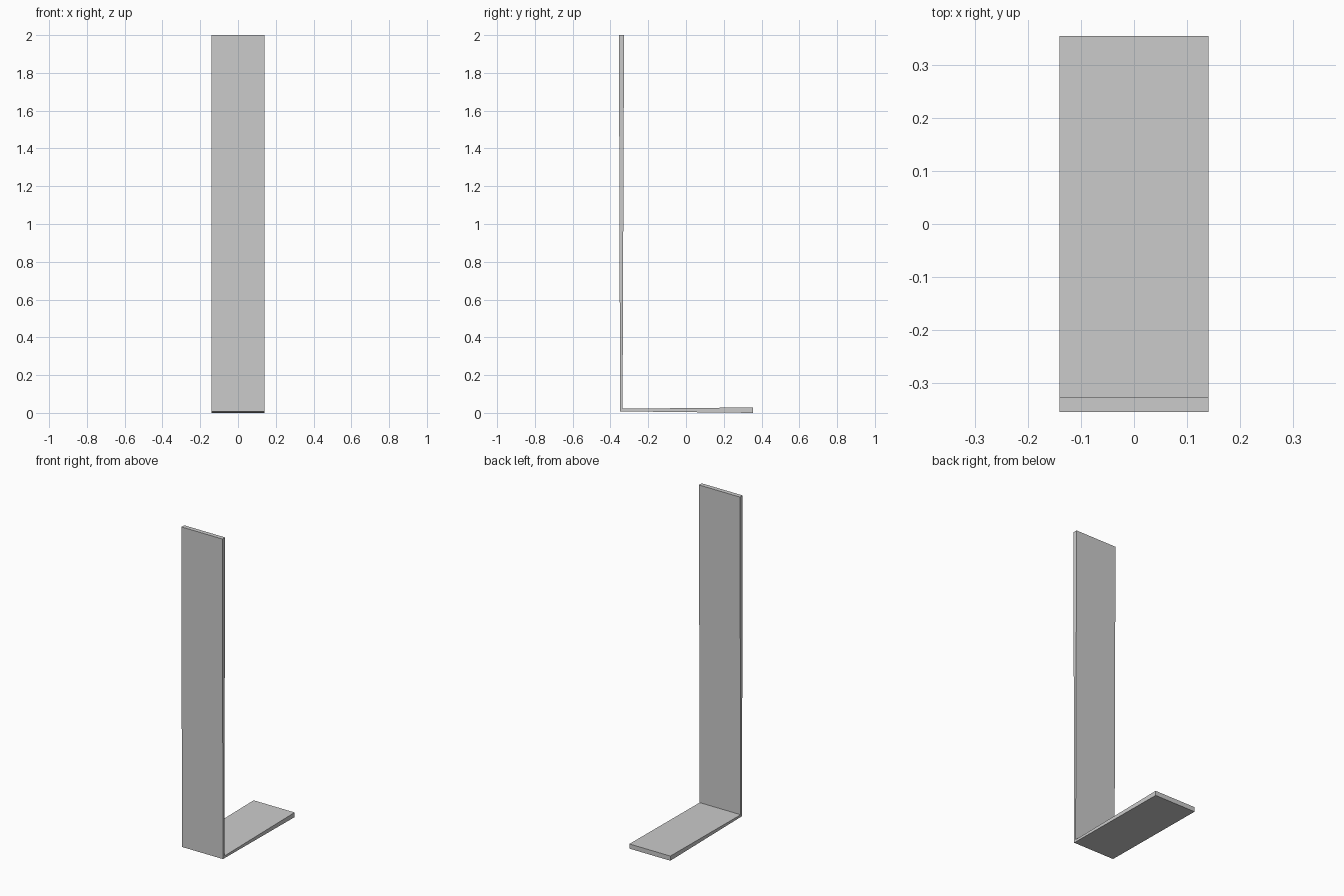
import bpy
import bmesh

if "Cube" in bpy.data.objects:
    bpy.data.objects.remove(bpy.data.objects["Cube"])

HALF_WIDTH = 0.141

# Side profile (y, z): thin at the bend, thicker toward both free ends
profile = [
    (-0.349, 0.008),   # outer bend
    (0.355, 0.0),      # foot tip, underside
    (0.355, 0.029),    # foot tip, top
    (-0.336, 0.022),   # inner bend
    (-0.328, 2.0),     # upright top, inner edge
    (-0.355, 2.0),     # upright top, outer edge
]

# Extrude the profile across the width
bm = bmesh.new()
side = bm.faces.new([bm.verts.new((-HALF_WIDTH, y, z)) for y, z in profile])
result = bmesh.ops.extrude_face_region(bm, geom=[side])
moved = [v for v in result["geom"] if isinstance(v, bmesh.types.BMVert)]
bmesh.ops.translate(bm, verts=moved, vec=(2 * HALF_WIDTH, 0, 0))

# Split the concave sides along the bend so every face is a clean quad
for x in (-HALF_WIDTH, HALF_WIDTH):
    def corner(i):
        y, z = profile[i]
        return min(bm.verts, key=lambda v: (v.co.x - x) ** 2 + (v.co.y - y) ** 2 + (v.co.z - z) ** 2)
    bmesh.ops.connect_verts(bm, verts=[corner(0), corner(3)])
bmesh.ops.recalc_face_normals(bm, faces=bm.faces[:])

mesh = bpy.data.meshes.new("angle_bracket")
bm.to_mesh(mesh)
bm.free()
bracket = bpy.data.objects.new("angle_bracket", mesh)
bpy.context.collection.objects.link(bracket)
